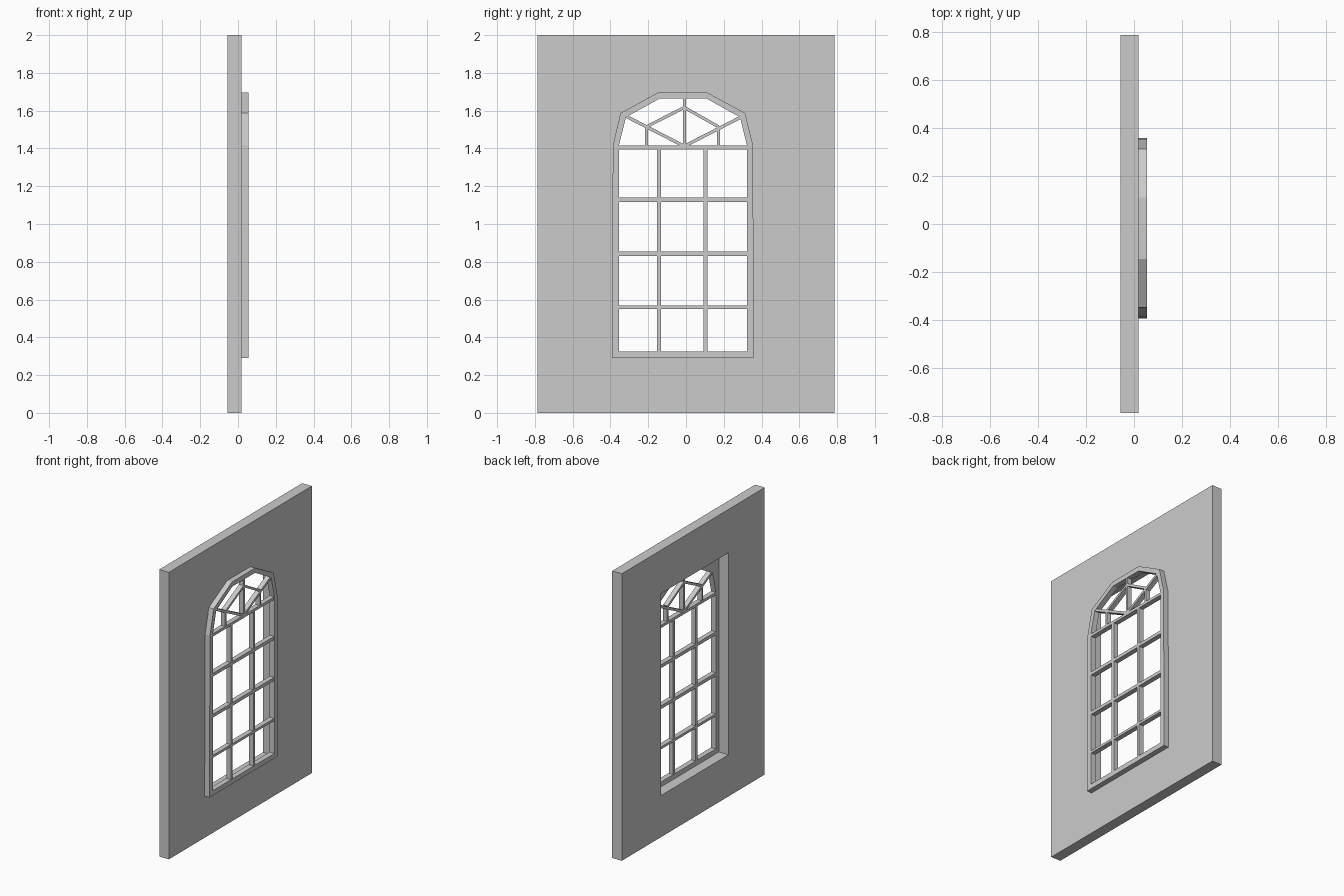
import bpy, bmesh, math
from mathutils import Vector

if "Cube" in bpy.data.objects:
    bpy.data.objects.remove(bpy.data.objects["Cube"])

BACK, FACE, FRONT = -0.056, 0.018, 0.055   # wall back, wall face, frame face

# Arch outlines as (y, z)
OUTER = [(-0.387, 0.29), (0.355, 0.29), (0.355, 1.416), (0.313, 1.587),
         (0.111, 1.697), (-0.146, 1.697), (-0.347, 1.587), (-0.387, 1.416)]
INNER = [(-0.355, 0.324), (0.323, 0.324), (0.323, 1.416), (0.286, 1.565),
         (0.109, 1.664), (-0.14, 1.664), (-0.318, 1.565), (-0.355, 1.416)]
WALL = [(-0.787, 0), (0.787, 0), (0.787, 2), (-0.787, 2)]
RECESS = [(-0.387, 0.29), (0.355, 0.29), (0.355, 1.697), (-0.387, 1.697)]


def finish(bm, name):
    bmesh.ops.recalc_face_normals(bm, faces=bm.faces)
    me = bpy.data.meshes.new(name)
    bm.to_mesh(me)
    bm.free()
    ob = bpy.data.objects.new(name, me)
    bpy.context.collection.objects.link(ob)
    return ob


def loop(bm, pts, x):
    return [bm.verts.new((x, y, z)) for y, z in pts]


def bridge(bm, a, b):
    n = len(a)
    for i in range(n):
        j = (i + 1) % n
        bm.faces.new((a[i], a[j], b[j], b[i]))


def sheet(bm, outer, hole):
    edges = []
    for vs in (outer, hole):
        for i in range(len(vs)):
            pair = (vs[i], vs[(i + 1) % len(vs)])
            edges.append(bm.edges.get(pair) or bm.edges.new(pair))
    bmesh.ops.triangle_fill(bm, use_beauty=True, use_dissolve=False,
                            edges=edges, normal=(1, 0, 0))


# Wall: arched opening on the face, rectangular recess behind
bm = bmesh.new()
wall_f, wall_b = loop(bm, WALL, FACE), loop(bm, WALL, BACK)
arch = loop(bm, OUTER, FACE)
rec_b, rec_f = loop(bm, RECESS, BACK), loop(bm, RECESS, FACE)
sheet(bm, wall_f, arch)
sheet(bm, wall_b, rec_b)
bridge(bm, wall_f, wall_b)
bridge(bm, rec_b, rec_f)
finish(bm, "wall")

# Arched window frame, with the sill corners slightly wider
bm = bmesh.new()
frame_pts = [(-0.393, 0.29), (0.358, 0.29)] + OUTER[2:]
of, ob_ = loop(bm, frame_pts, FRONT), loop(bm, frame_pts, FACE)
nf, nb = loop(bm, INNER, FRONT), loop(bm, INNER, FACE)
bridge(bm, of, nf)
bridge(bm, ob_, nb)
bridge(bm, of, ob_)
bridge(bm, nf, nb)
finish(bm, "window_frame")


def bar(name, a, b, width):
    """Straight glazing bar between two (y, z) points."""
    a, b = Vector(a), Vector(b)
    d = (b - a).normalized()
    n = Vector((-d.y, d.x)) * width / 2
    pts = [tuple(a - n), tuple(b - n), tuple(b + n), tuple(a + n)]
    bm = bmesh.new()
    f, k = loop(bm, pts, FRONT - 0.002), loop(bm, pts, FACE + 0.001)
    bridge(bm, f, k)
    bm.faces.new(f)
    bm.faces.new(k)
    finish(bm, name)


# Main grid bars
for z, w in ((1.405, 0.019), (1.128, 0.023), (0.842, 0.023), (0.559, 0.017)):
    bar("cross_bar", (-0.357, z), (0.325, z), w)
for y in (-0.144, 0.103):
    bar("upright_bar", (y, 0.322), (y, 1.405), 0.021)

# Fan light bars, mirrored about the centre post
CY = -0.009
bar("fan_centre_post", (CY, 1.405), (CY, 1.666), 0.016)
for s in (-1, 1):
    y = CY + s * 0.193 - (0.008 if s < 0 else 0)
    y = -0.209 if s < 0 else 0.172
    bar("fan_short_post", (y, 1.405), (y, 1.515), 0.016)
    bar("fan_lower_diagonal", (CY, 1.412), (CY + s * 0.304, 1.568), 0.017)
    bar("fan_upper_diagonal", (CY, 1.617), (y, 1.515), 0.016)
